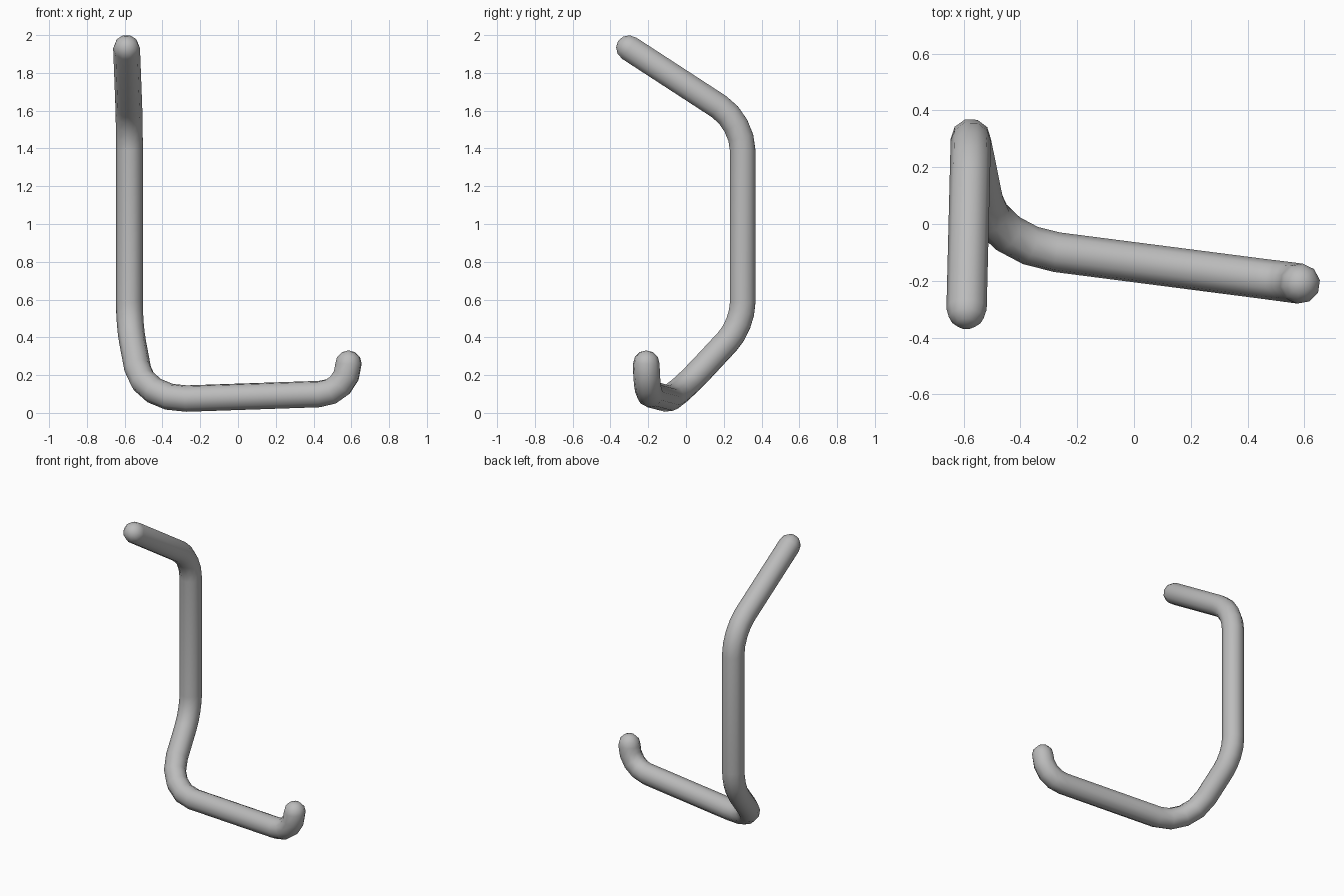
import bpy, bmesh
from math import sin, cos, pi, radians
from mathutils import Vector
from mathutils.geometry import interpolate_bezier

cube = bpy.data.objects.get("Cube")
if cube:
    bpy.data.objects.remove(cube, do_unlink=True)

RADIUS, SIDES = 0.071, 10

# Centre line: two ends, and corners with the length cut back for each bend
start = Vector((-0.59, -0.30, 1.93))
end = Vector((0.585, -0.21, 0.26))
corners = [
    ((-0.575, 0.30, 1.54), 0.15),
    ((-0.575, 0.30, 0.465), 0.12),
    ((-0.50, -0.07, 0.068), 0.23),
    ((0.585, -0.21, 0.105), 0.155),
]
stops = [start] + [Vector(c) for c, _ in corners] + [end]
path = [start]
for i, (_, cut) in enumerate(corners, 1):
    corner = stops[i]
    a = corner + (stops[i - 1] - corner).normalized() * cut
    b = corner + (stops[i + 1] - corner).normalized() * cut
    path += interpolate_bezier(a, a.lerp(corner, 0.57), b.lerp(corner, 0.57), b, 5)
if (path[-1] - end).length > 0.01:
    path.append(end)

# Direction of the rod at each point
count = len(path)
tangents = [(path[min(i + 1, count - 1)] - path[max(i - 1, 0)]).normalized()
            for i in range(count)]
tangents[-1] = (end - stops[-2]).normalized()

# Rings: rounded start, swept rod, rounded end
cap = [radians(a) for a in (30, 60)]
stations = [(path[0] - tangents[0] * RADIUS * sin(a), tangents[0], RADIUS * cos(a))
            for a in reversed(cap)]
stations += [(p, t, RADIUS) for p, t in zip(path, tangents)]
stations += [(path[-1] + tangents[-1] * RADIUS * sin(a), tangents[-1], RADIUS * cos(a))
             for a in cap]

bm = bmesh.new()
rings = []
side = Vector((1, 0, 0))
for point, tangent, radius in stations:
    side = (side - tangent * side.dot(tangent)).normalized()
    other = tangent.cross(side)
    rings.append([bm.verts.new(point + radius * (side * cos(a) + other * sin(a)))
                  for a in (2 * pi * k / SIDES for k in range(SIDES))])
for low, high in zip(rings, rings[1:]):
    for k in range(SIDES):
        n = (k + 1) % SIDES
        bm.faces.new((low[k], low[n], high[n], high[k]))
tips = ((rings[0], path[0] - tangents[0] * RADIUS),
        (rings[-1], path[-1] + tangents[-1] * RADIUS))
for ring, position in tips:
    tip = bm.verts.new(position)
    for k in range(SIDES):
        bm.faces.new((ring[k], ring[(k + 1) % SIDES], tip))
bmesh.ops.recalc_face_normals(bm, faces=bm.faces)

mesh = bpy.data.meshes.new("bent_rod")
bm.to_mesh(mesh)
bm.free()
rod = bpy.data.objects.new("bent_rod", mesh)
bpy.context.collection.objects.link(rod)

# Plain grey metal
grey = bpy.data.materials.new("plain_grey")
grey.use_nodes = True
colour = (0.5, 0.5, 0.5, 1)
grey.diffuse_color = colour
grey.node_tree.nodes["Principled BSDF"].inputs["Base Color"].default_value = colour
mesh.materials.append(grey)

bpy.ops.object.select_all(action='DESELECT')
rod.select_set(True)
bpy.context.view_layer.objects.active = rod
bpy.ops.object.shade_smooth_by_angle(angle=radians(40))
